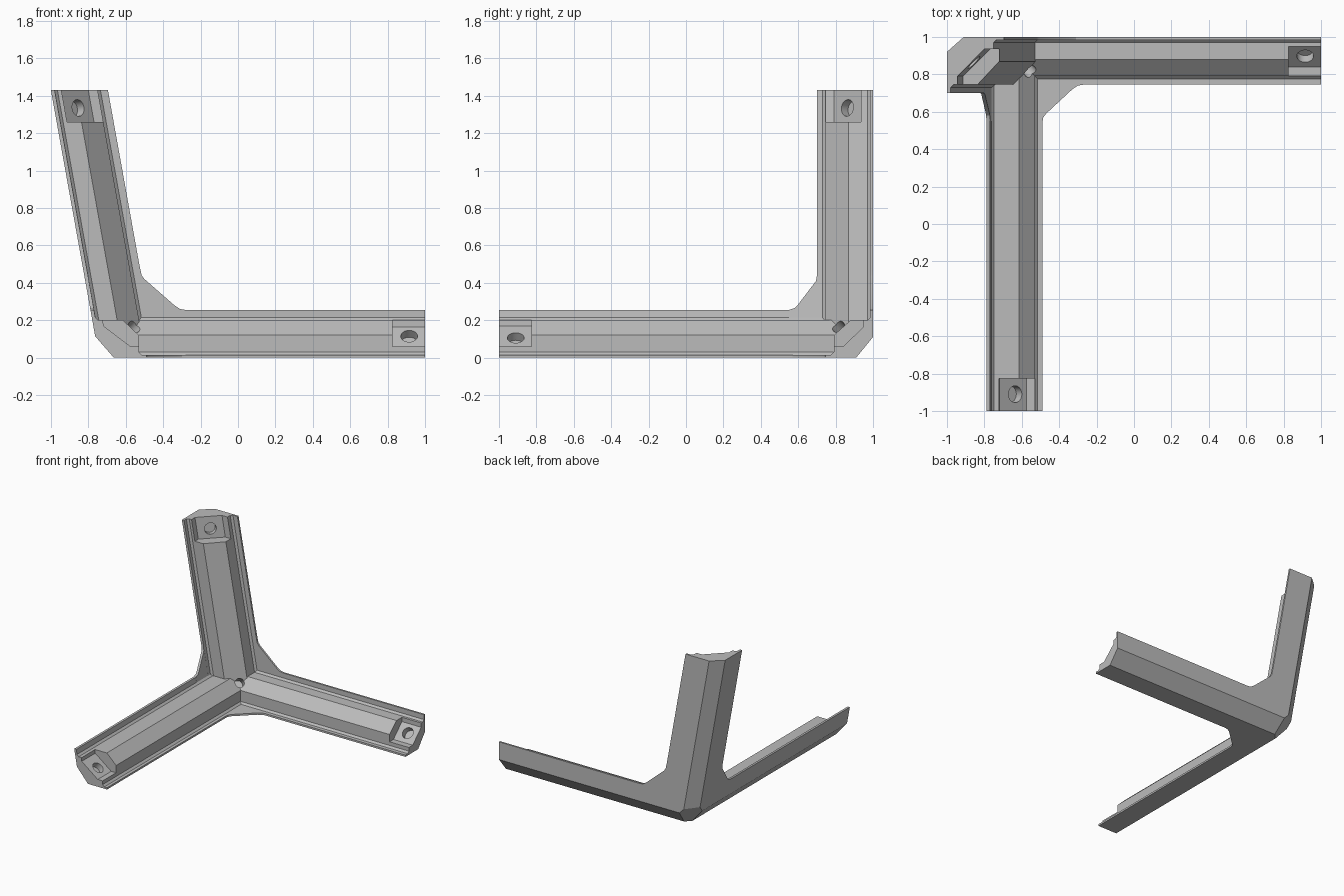
import bpy, bmesh
from mathutils import Vector

if "Cube" in bpy.data.objects:
    bpy.data.objects.remove(bpy.data.objects["Cube"])

LEAN = 0.18          # the side wall and upright lean outward
HEIGHT = 1.43

grey = bpy.data.materials.new("plain_grey")
grey.use_nodes = True
GREY = (0.5, 0.5, 0.5, 1)
grey.diffuse_color = GREY
grey.node_tree.nodes["Principled BSDF"].inputs["Base Color"].default_value = GREY


def finish(name, bm):
    bmesh.ops.recalc_face_normals(bm, faces=bm.faces[:])
    mesh = bpy.data.meshes.new(name)
    bm.to_mesh(mesh)
    bm.free()
    mesh.materials.append(grey)
    obj = bpy.data.objects.new(name, mesh)
    bpy.context.scene.collection.objects.link(obj)
    return obj


# Each frame places a section point (a, b) at distance t along the part
def along_x(a, b, t):
    return (t, a, b)


def along_y(a, b, t):
    return (a, t, b)


def along_z(a, b, t):
    return (a - LEAN * t, b, t)


def side_wall(a, b, t):
    return (t - LEAN * b, a, b)


def flat(a, b, t):
    return (a, b, t)


def prism(name, section, frame, lo, hi):
    bm = bmesh.new()
    ends = [[bm.verts.new(frame(a, b, t)) for a, b in section] for t in (lo, hi)]
    for ring in ends:
        bm.faces.new(ring)
    n = len(section)
    for i in range(n):
        j = (i + 1) % n
        bm.faces.new((ends[0][i], ends[0][j], ends[1][j], ends[1][i]))
    return finish(name, bm)


def place(bm, axis, centre):
    turn = Vector(axis).to_track_quat('Z', 'Y').to_matrix()
    bmesh.ops.rotate(bm, verts=bm.verts[:], cent=(0, 0, 0), matrix=turn)
    bmesh.ops.translate(bm, verts=bm.verts[:], vec=centre)


def drill(centre, axis, radius, depth):
    bm = bmesh.new()
    bmesh.ops.create_cone(bm, cap_ends=True, segments=24, radius1=radius,
                          radius2=radius, depth=depth * 2)
    place(bm, axis, Vector(centre))
    return finish("hole_cutter", bm)


def slab(point, normal):
    # Large block lying on the outer side of a plane
    bm = bmesh.new()
    bmesh.ops.create_cube(bm, size=6)
    place(bm, normal, Vector(point) + Vector(normal).normalized() * 3)
    return finish("outside_cutter", bm)


def combine(target, tool, operation):
    mod = target.modifiers.new("combine", 'BOOLEAN')
    mod.operation = operation
    mod.solver = 'EXACT'
    mod.object = tool
    graph = bpy.context.evaluated_depsgraph_get()
    graph.update()
    result = bpy.data.meshes.new_from_object(target.evaluated_get(graph))
    target.modifiers.clear()
    target.data = result
    bpy.data.objects.remove(tool)


# Arms: two thin flanges with a chamfered rib between them
bracket = prism("corner_bracket", [
    (0.745, -0.05), (0.745, 0.015), (0.775, 0.015), (0.79, 0.03), (0.79, 0.12),
    (0.88, 0.2), (0.97, 0.2), (0.985, 0.215), (0.985, 0.255), (1.05, 0.255),
    (1.05, -0.05)], along_x, -1.1, 1)
front_arm = prism("front_arm", [
    (-0.49, -0.055), (-0.49, 0.015), (-0.515, 0.015), (-0.53, 0.03), (-0.53, 0.12),
    (-0.615, 0.2), (-0.748, 0.2), (-0.763, 0.215), (-0.77, 0.255), (-0.9, 0.255),
    (-0.9, -0.055)], along_y, -1, 1.06)
upright_arm = prism("upright_arm", [
    (-0.85, 0.7), (-0.723, 0.7), (-0.723, 0.73), (-0.708, 0.745), (-0.61, 0.745),
    (-0.493, 0.87), (-0.493, 0.97), (-0.478, 0.985), (-0.438, 0.985),
    (-0.438, 1.07), (-0.85, 1.07)], along_z, -0.06, HEIGHT)

# Gusset plates in the three inner corners
back_gusset = prism("back_gusset", [
    (-0.28, 0.255), (-0.31, 0.26), (-0.34, 0.28), (-0.50, 0.42), (-0.515, 0.44),
    (-0.528, 0.5), (-0.7, 0.5), (-0.7, 0.1), (-0.28, 0.1)], along_y, 0.985, 1.08)
floor_gusset = prism("floor_gusset", [
    (-0.27, 0.745), (-0.3, 0.74), (-0.33, 0.72), (-0.47, 0.59), (-0.485, 0.57),
    (-0.49, 0.54), (-0.6, 0.54), (-0.6, 0.9), (-0.27, 0.9)], flat, -0.07, 0.015)
side_gusset = prism("side_gusset", [
    (0.7, 0.44), (0.695, 0.41), (0.68, 0.39), (0.6, 0.285), (0.58, 0.265),
    (0.55, 0.255), (0.55, 0.1), (0.8, 0.1), (0.8, 0.44)], side_wall, -0.87, -0.7235)

for part in (front_arm, upright_arm, back_gusset, floor_gusset, side_gusset):
    combine(bracket, part, 'UNION')

# Outer walls, floor, long edge chamfers and the corner facet
for point, normal in [
        ((-0.743, 0, 0), (-1, 0, -LEAN)),
        ((0, 1, 0), (0, 1, 0)),
        ((0, 0, 0), (0, 0, -1)),
        ((0, 0.91, 0), (0, 0.11, -0.09)),
        ((-0.664, 0, 0), (-0.118, 0, -0.103)),
        ((-0.743, 0.92, 0), (-0.08, 0.09, -0.08 * LEAN)),
        ((-0.63, 0.9, 0), (-1, 1, -1))]:
    combine(bracket, slab(point, normal), 'DIFFERENCE')

# Screw seats at the arm ends
seats = [
    prism("seat_cutter", [(0.7, 0.06), (0.84, 0.06), (0.95, 0.165), (0.95, 0.3),
                          (0.7, 0.3)], along_x, 0.825, 1.1),
    prism("seat_cutter", [(-0.4, 0.06), (-0.575, 0.06), (-0.72, 0.17), (-0.725, 0.3),
                          (-0.4, 0.3)], along_y, -1.1, -0.825),
    prism("seat_cutter", [(-0.687, 0.6), (-0.687, 0.79), (-0.543, 0.935),
                          (-0.4, 0.935), (-0.4, 0.6)], along_z, 1.26, 1.5)]

# Blind screw holes and the hole in the inner corner
holes = [
    drill((0.915, 0.898, 0.114), (0, -0.69, 0.72), 0.045, 0.05),
    drill((-0.635, -0.91, 0.106), (0.6, 0, 0.8), 0.045, 0.05),
    drill((-0.855, 0.863, 1.335), (0.7, -0.7, 0.126), 0.045, 0.05),
    drill((-0.56, 0.82, 0.16), (1, -1, 1), 0.035, 0.09)]

for tool in seats + holes:
    combine(bracket, tool, 'DIFFERENCE')

bpy.context.view_layer.objects.active = bracket
bracket.select_set(True)
bpy.ops.object.shade_smooth_by_angle(angle=0.4)
